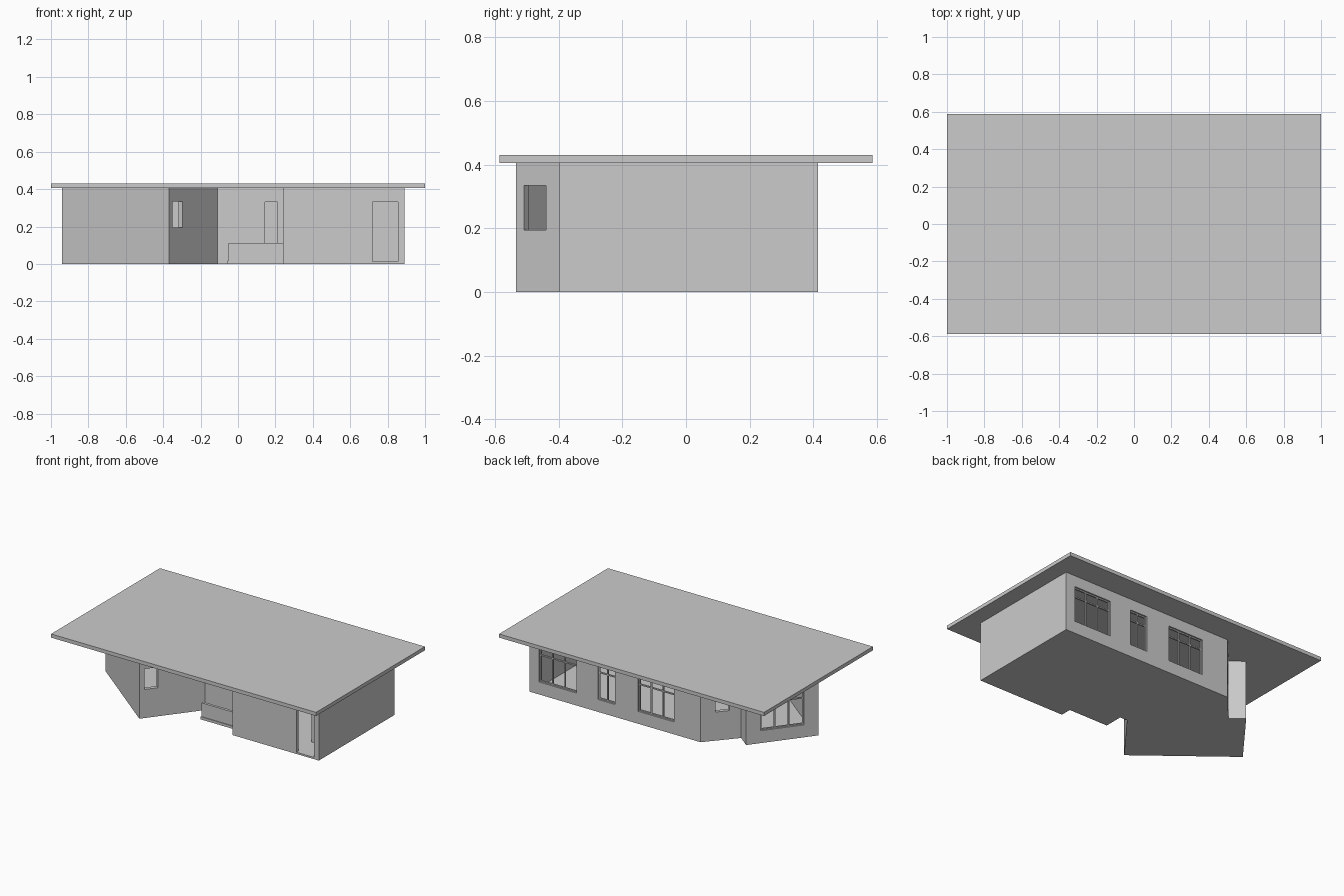
import bpy, bmesh, math
from mathutils import Vector, Matrix

if "Cube" in bpy.data.objects:
    bpy.data.objects.remove(bpy.data.objects["Cube"])

WALL_TOP, FLOOR_TOP, THICK = 0.405, 0.01, 0.026

# Floor plan corners, counter-clockwise: angled wing, porch recess, main block
A, B = (-0.37, -0.535), (-0.11, -0.197)
J, I = (0.24, -0.197), (0.24, -0.40)
H, G = (0.89, -0.40), (0.89, 0.415)
F, E = (-0.40, 0.415), (-0.57, 0.22)
D, C = (-0.655, 0.287), (-0.94, -0.085)
PLAN = [Vector(p) for p in (A, B, J, I, H, G, F, E, D, C)]


def finish(name, bm):
    bmesh.ops.recalc_face_normals(bm, faces=bm.faces[:])
    mesh = bpy.data.meshes.new(name)
    bm.to_mesh(mesh)
    bm.free()
    ob = bpy.data.objects.new(name, mesh)
    bpy.context.collection.objects.link(ob)
    return ob


def add_box(bm, lo, hi, frame=Matrix.Identity(4)):
    lo, hi = Vector(lo), Vector(hi)
    m = frame @ Matrix.Translation((lo + hi) / 2) @ Matrix.Diagonal((*(hi - lo), 1))
    bmesh.ops.create_cube(bm, size=1, matrix=m)


def box(name, lo, hi):
    bm = bmesh.new()
    add_box(bm, lo, hi)
    return finish(name, bm)


def inset(points, d):
    """Mitred inward offset of a counter-clockwise outline."""
    out = []
    for i, p in enumerate(points):
        a = (p - points[i - 1]).normalized()
        b = (points[(i + 1) % len(points)] - p).normalized()
        na, nb = Vector((-a.y, a.x)), Vector((-b.y, b.x))
        out.append(p + (na + nb) * d / (1 + na.dot(nb)))
    return out


def wall_frame(p, q):
    """Local axes of a wall: x along it, y inwards, z up."""
    d = Vector(q) - Vector(p)
    return Matrix.Translation((*p, 0)) @ Matrix.Rotation(math.atan2(d.y, d.x), 4, 'Z')


# Floor slab
bm = bmesh.new()
face = bm.faces.new([bm.verts.new((*p, 0)) for p in PLAN])
ext = bmesh.ops.extrude_face_region(bm, geom=[face], use_keep_orig=True)
for v in ext['geom']:
    if isinstance(v, bmesh.types.BMVert):
        v.co.z = FLOOR_TOP
finish("floor_slab", bm)

# Outer walls as a closed ring
bm = bmesh.new()
inner = inset(PLAN, THICK)
loops = [[bm.verts.new((*p, z)) for p in pts] for pts, z in
         ((PLAN, FLOOR_TOP), (PLAN, WALL_TOP), (inner, WALL_TOP), (inner, FLOOR_TOP))]
n = len(PLAN)
for k in range(4):
    lo, hi = loops[k], loops[(k + 1) % 4]
    for i in range(n):
        j = (i + 1) % n
        bm.faces.new((lo[i], lo[j], hi[j], hi[i]))
walls = finish("outer_walls", bm)

# Openings: name, wall ends, start, end, sill, head, panes (0 = doorway)
LEN_CD = (Vector(C) - Vector(D)).length
OPENINGS = [
    ("back_window_right", G, F, 0.07, 0.355, 0.085, 0.33, 3),
    ("back_window_middle", G, F, 0.515, 0.645, 0.085, 0.33, 2),
    ("back_window_left", G, F, 0.82, 1.09, 0.085, 0.33, 3),
    ("wing_window", D, C, 0.2 * LEN_CD, 0.8 * LEN_CD, 0.085, 0.33, 3),
    ("wing_small_window", A, B, 0.032, 0.12, 0.195, 0.335, 1),
    ("end_small_window", F, E, 0.095, 0.185, 0.195, 0.335, 1),
    ("front_doorway", I, H, 0.48, 0.615, 0.012, 0.33, 0),
    ("porch_doorway", B, J, 0.255, 0.32, 0.012, 0.33, 0),
]
cut = bmesh.new()
for name, p, q, s, e, z0, z1, panes in OPENINGS:
    m = wall_frame(p, q)
    add_box(cut, (s, -0.02, z0), (e, THICK + 0.01, z1), m)
    if panes > 1:
        # Window frame, mullions and transom
        bm = bmesh.new()
        w, y0, y1 = 0.008, 0.010, 0.020
        for k in range(panes + 1):
            x = s + (e - s - w) * k / panes
            add_box(bm, (x, y0, z0), (x + w, y1, z1), m)
        for z in (z0, z0 + (z1 - z0) * 0.72, z1 - w):
            add_box(bm, (s, y0, z), (e, y1, z + w), m)
        finish(name + "_frame", bm)
cutter = finish("opening_cutter", cut)
cutter.hide_render = True
mod = walls.modifiers.new("openings", 'BOOLEAN')
mod.operation, mod.object, mod.solver = 'DIFFERENCE', cutter, 'EXACT'
bpy.context.view_layer.objects.active = walls
bpy.ops.object.modifier_apply(modifier=mod.name)
bpy.data.objects.remove(cutter)

# Entry partition behind the front doorway
box("entry_partition", (0.71, -0.22, FLOOR_TOP), (0.87, -0.20, WALL_TOP))

# Porch deck and low parapet
box("porch_deck", (-0.055, -0.325, 0), (0.24, -0.197, 0.018))
box("porch_parapet", (-0.05, -0.32, 0.018), (0.24, -0.302, 0.112))

# Flat overhanging roof
box("flat_roof", (-1, -0.587, WALL_TOP), (1, 0.587, 0.43))
